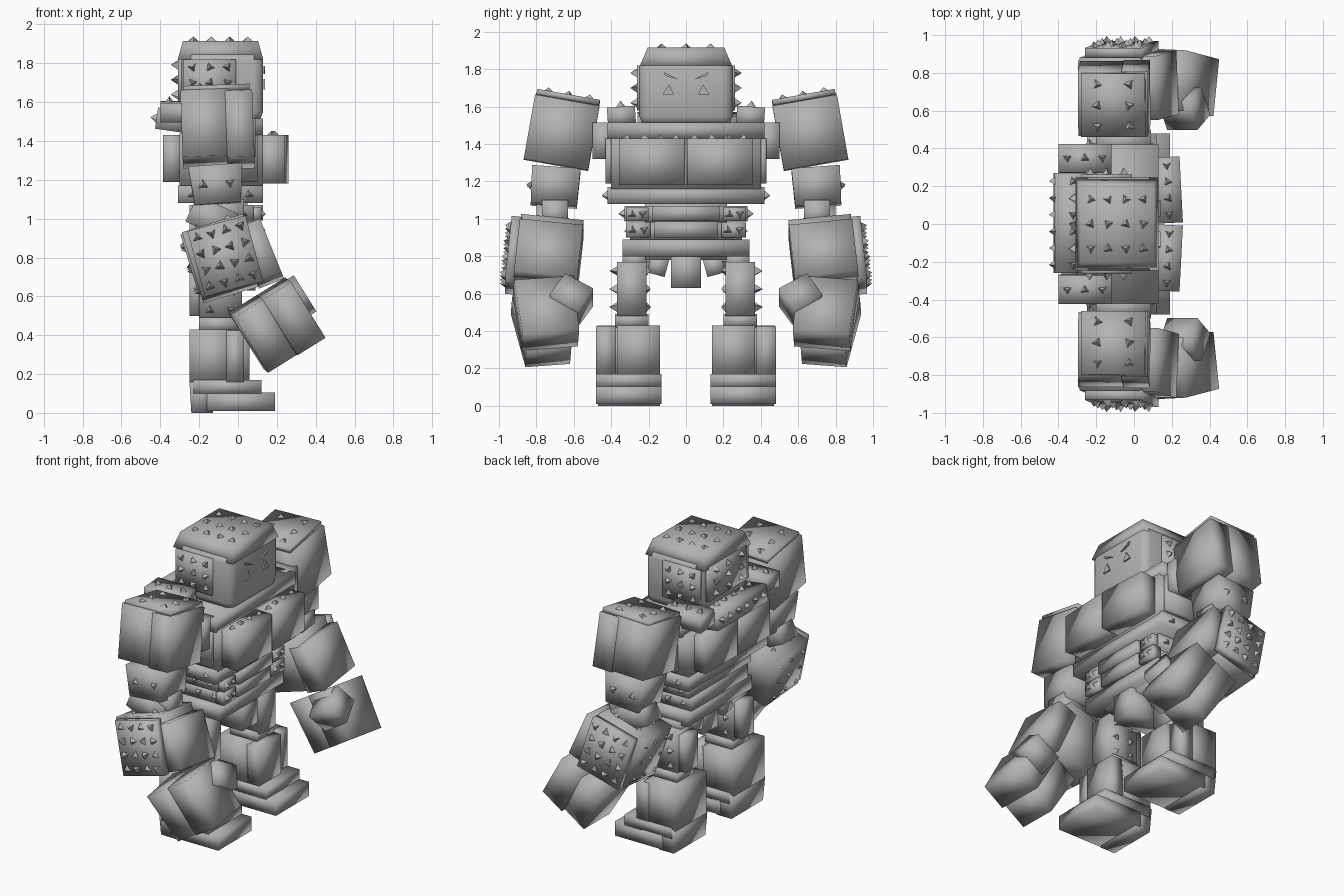
import bpy, bmesh, math
from mathutils import Matrix, Vector, Euler

if "Cube" in bpy.data.objects:
    bpy.data.objects.remove(bpy.data.objects["Cube"])

grey = bpy.data.materials.new("stone_grey")
grey.diffuse_color = (0.45, 0.45, 0.45, 1)
grey.use_nodes = True
grey.node_tree.nodes["Principled BSDF"].inputs["Base Color"].default_value = grey.diffuse_color


def finish(name, bm, smooth=False):
    bmesh.ops.recalc_face_normals(bm, faces=bm.faces)
    for f in bm.faces:
        f.smooth = smooth
    me = bpy.data.meshes.new(name)
    bm.to_mesh(me)
    bm.free()
    me.materials.append(grey)
    ob = bpy.data.objects.new(name, me)
    bpy.context.collection.objects.link(ob)
    return ob


def box(name, lo, hi, rot=(0, 0, 0), top=(1, 1), bottom=(1, 1), bevel=0):
    """Softly shaded block between two corners, turned about its centre, with optional taper."""
    lo, hi = Vector(lo), Vector(hi)
    size, centre = hi - lo, (lo + hi) / 2
    size = Vector([abs(c) for c in size])
    bm = bmesh.new()
    bmesh.ops.create_cube(bm, size=1)
    for v in bm.verts:
        t = top if v.co.z > 0 else bottom
        v.co = Vector((v.co.x * size.x * t[0], v.co.y * size.y * t[1], v.co.z * size.z))
    if bevel:
        bmesh.ops.bevel(bm, geom=bm.edges[:], offset=bevel, segments=2, profile=0.5, affect='EDGES')
    m = Matrix.Translation(centre) @ Euler([math.radians(a) for a in rot]).to_matrix().to_4x4()
    bm.transform(m)
    finish(name, bm, True)
    return m, size


def spikes(name, part, axis, sign, nu, nv, r=0.028, h=0.035, spread=(1, 1)):
    """Grid of three-sided spikes on one face of a block."""
    m, size = part
    u, v = [a for a in range(3) if a != axis]
    normal = Vector((0, 0, 0))
    normal[axis] = sign
    turn = normal.to_track_quat('Z', 'Y').to_matrix().to_4x4()
    bm = bmesh.new()
    for i in range(nu):
        for j in range(nv):
            p = Vector((0, 0, 0))
            p[axis] = sign * (size[axis] / 2 + h * 0.4)
            p[u] = ((i + 0.5) / nu - 0.5) * size[u] * spread[0]
            p[v] = ((j + 0.5) / nv - 0.5) * size[v] * spread[1]
            spin = Matrix.Rotation(i * 1.1 + j * 0.7, 4, 'Z')
            bmesh.ops.create_cone(bm, cap_ends=True, segments=3, radius1=r, radius2=0, depth=h,
                                  matrix=m @ Matrix.Translation(p) @ turn @ spin)
    finish(name, bm)


# Head with a sloped cap, neck and collar
head = box("head", (-0.29, -0.25, 1.50), (0.13, 0.25, 1.86), bevel=0.05)
cap = box("head_cap", (-0.31, -0.245, 1.82), (0.13, 0.245, 1.915), top=(0.88, 0.84))
spikes("head_cap_spikes", cap, 2, 1, 4, 3, r=0.03, h=0.025, spread=(0.85, 0.8))
nape = box("head_back_plate", (-0.31, -0.20, 1.60), (-0.27, 0.20, 1.83))
spikes("head_back_spikes", nape, 0, -1, 3, 3, h=0.04)
box("neck", (-0.22, -0.10, 1.42), (0.06, 0.10, 1.52))
box("collar", (-0.26, -0.42, 1.43), (0.13, 0.42, 1.515))

# Torso core, back plates, chest band
box("torso", (-0.30, -0.40, 1.16), (0.13, 0.40, 1.44))
back = box("upper_back_plate", (-0.42, -0.26, 1.45), (-0.24, 0.27, 1.56), rot=(0, 8, 0))
spikes("upper_back_spikes", back, 0, -1, 6, 1)
spikes("upper_back_top_spikes", back, 2, 1, 1, 6)
rib = box("rib_band", (-0.31, -0.42, 1.08), (0.13, 0.42, 1.17))

# Stacked waist and pelvis
waist = box("upper_waist", (-0.25, -0.33, 0.985), (0.08, 0.33, 1.07))
box("upper_waist_front", (0.05, -0.18, 0.99), (0.13, 0.18, 1.07))
lower = box("lower_waist", (-0.25, -0.30, 0.89), (0.09, 0.30, 0.98))
box("lower_waist_front", (0.05, -0.17, 0.90), (0.12, 0.17, 0.985))
box("pelvis", (-0.25, -0.34, 0.80), (0.10, 0.34, 0.89))
box("waist_core", (-0.20, -0.22, 0.78), (0.05, 0.22, 1.10))
box("crotch", (-0.18, -0.08, 0.63), (0.09, 0.08, 0.82))

for s, side in ((1, "left"), (-1, "right")):
    def part(name, lo, hi, rot=(0, 0, 0), **kw):
        return box(f"{side}_{name}", (lo[0], s * lo[1], lo[2]), (hi[0], s * hi[1], hi[2]),
                   (s * rot[0], rot[1], s * rot[2]), **kw)

    def studs(name, p, axis, sign, nu, nv, **kw):
        spikes(f"{side}_{name}_spikes", p, axis, sign * s if axis == 1 else sign, nu, nv, **kw)

    # Head side plate and eye with brow
    cheek = part("head_side_plate", (-0.28, 0.235, 1.58), (-0.01, 0.262, 1.82))
    studs("head_side", cheek, 1, 1, 3, 3, h=0.04)
    for name, tri in (("brow", ((0.04, 1.745), (0.12, 1.785), (0.11, 1.765))),
                      ("eye", ((0.09, 1.72), (0.065, 1.665), (0.125, 1.665)))):
        bm = bmesh.new()
        f = bm.faces.new([bm.verts.new((0.131, s * y, z)) for y, z in tri])
        ext = bmesh.ops.extrude_face_region(bm, geom=[f])
        bmesh.ops.translate(bm, vec=(0.009, 0, 0), verts=[g for g in ext['geom'] if isinstance(g, bmesh.types.BMVert)])
        finish(f"{side}_{name}", bm)

    # Chest and back plates
    chest = part("chest_plate", (0.11, 0.005, 1.18), (0.25, 0.355, 1.43), rot=(0, 0, 3))
    studs("chest_top", chest, 2, 1, 1, 4, h=0.025)
    part("back_plate", (-0.385, 0.005, 1.19), (-0.29, 0.34, 1.43))
    part("flank", (-0.22, 0.39, 1.19), (0.10, 0.43, 1.43))
    studs("rib", rib, 1, 1, 3, 1)
    studs("upper_waist", waist, 1, 1, 3, 1)
    studs("lower_waist", lower, 1, 1, 3, 1)
    for nm, lo, hi in (("waist_pad", (0.06, 0.19, 0.90), (0.12, 0.32, 0.98)),
                       ("belly_pad", (0.06, 0.20, 0.99), (0.12, 0.32, 1.06))):
        studs(nm, part(nm, lo, hi), 0, 1, 2, 1, h=0.025)

    # Shoulder
    sh = part("shoulder_pad", (-0.40, 0.27, 1.50), (-0.12, 0.42, 1.60), rot=(-4, 0, 0))
    studs("shoulder_pad", sh, 2, 1, 3, 1)
    part("shoulder_joint", (-0.20, 0.38, 1.32), (0.09, 0.50, 1.515))

    # Upper arm
    arm = part("upper_arm", (-0.29, 0.495, 1.29), (-0.04, 0.835, 1.64), rot=(10, -2, 0))
    part("upper_arm_front", (-0.06, 0.49, 1.285), (0.08, 0.84, 1.635), rot=(10, -2, 0))
    top = part("upper_arm_cap", (-0.28, 0.46, 1.63), (0.06, 0.80, 1.66), rot=(10, -2, 0))
    studs("upper_arm_cap", top, 2, 1, 2, 3, r=0.032, h=0.025)

    # Elbow
    elbow = part("elbow", (-0.25, 0.57, 1.07), (0.03, 0.83, 1.27), rot=(4, -4, 0), bottom=(0.85, 0.95))
    studs("elbow", elbow, 1, 1, 2, 1, h=0.025)
    part("elbow_pin", (-0.17, 0.63, 0.96), (0.03, 0.77, 1.10))
    part("elbow_guard", (-0.25, 0.64, 0.93), (-0.02, 0.80, 1.08), rot=(0, 25, 0))

    # Forearm
    fore = part("forearm", (-0.24, 0.565, 0.62), (0.09, 0.90, 0.97), rot=(6, -17, 0))
    part("forearm_front", (0.04, 0.565, 0.67), (0.18, 0.905, 0.97), rot=(6, -22, 0))
    part("forearm_rear", (-0.25, 0.59, 0.62), (-0.12, 0.88, 0.93), rot=(6, -17, 0))
    outer = part("forearm_outer_plate", (-0.22, 0.895, 0.63), (0.09, 0.95, 0.98), rot=(6, -15, 0))
    studs("forearm_outer", outer, 1, 1, 4, 4, r=0.032)
    studs("forearm_rear", fore, 0, -1, 3, 3)
    studs("forearm_top", fore, 2, 1, 2, 2)

    # Hand: palm and curled fingers side by side on one tilted line, plus thumb
    for nm, cx, cz, y, taper in (("palm", 0.128, 0.405, 0.755, 0.75), ("fingers", 0.274, 0.496, 0.745, 0.95)):
        part(nm, (cx - 0.086, y - 0.16, cz - 0.17), (cx + 0.086, y + 0.16, cz + 0.17),
             rot=(-5, -32, -3), bottom=(1, taper))
    part("thumb", (0.17, 0.525, 0.49), (0.36, 0.70, 0.64), rot=(32, -32, 0))

    # Leg
    thigh = part("thigh", (-0.20, 0.21, 0.48), (0.02, 0.37, 0.77))
    part("hip", (-0.20, 0.21, 0.74), (-0.04, 0.34, 0.82))
    flap = part("hip_flap", (-0.20, 0.10, 0.70), (-0.04, 0.20, 0.80), rot=(15, 0, 0))
    studs("hip_flap", flap, 1, 1, 2, 1)
    part("thigh_rear", (-0.25, 0.23, 0.50), (-0.17, 0.36, 0.74))
    studs("thigh_outer", thigh, 1, 1, 2, 3, h=0.045)
    studs("thigh_inner", thigh, 1, -1, 2, 3, h=0.025)
    part("knee", (-0.20, 0.20, 0.42), (0.00, 0.38, 0.49))
    part("shin", (-0.25, 0.14, 0.15), (-0.02, 0.475, 0.43))
    part("shin_front", (-0.03, 0.14, 0.16), (0.06, 0.37, 0.43))
    part("ankle_plate", (-0.06, 0.375, 0.16), (0.03, 0.48, 0.425))

    # Foot
    part("foot", (-0.23, 0.13, 0.10), (0.12, 0.48, 0.17))
    part("heel", (-0.25, 0.13, 0.0), (-0.12, 0.48, 0.16), bottom=(0.85, 0.95))
    part("toe", (-0.16, 0.13, 0.01), (0.19, 0.48, 0.105))
